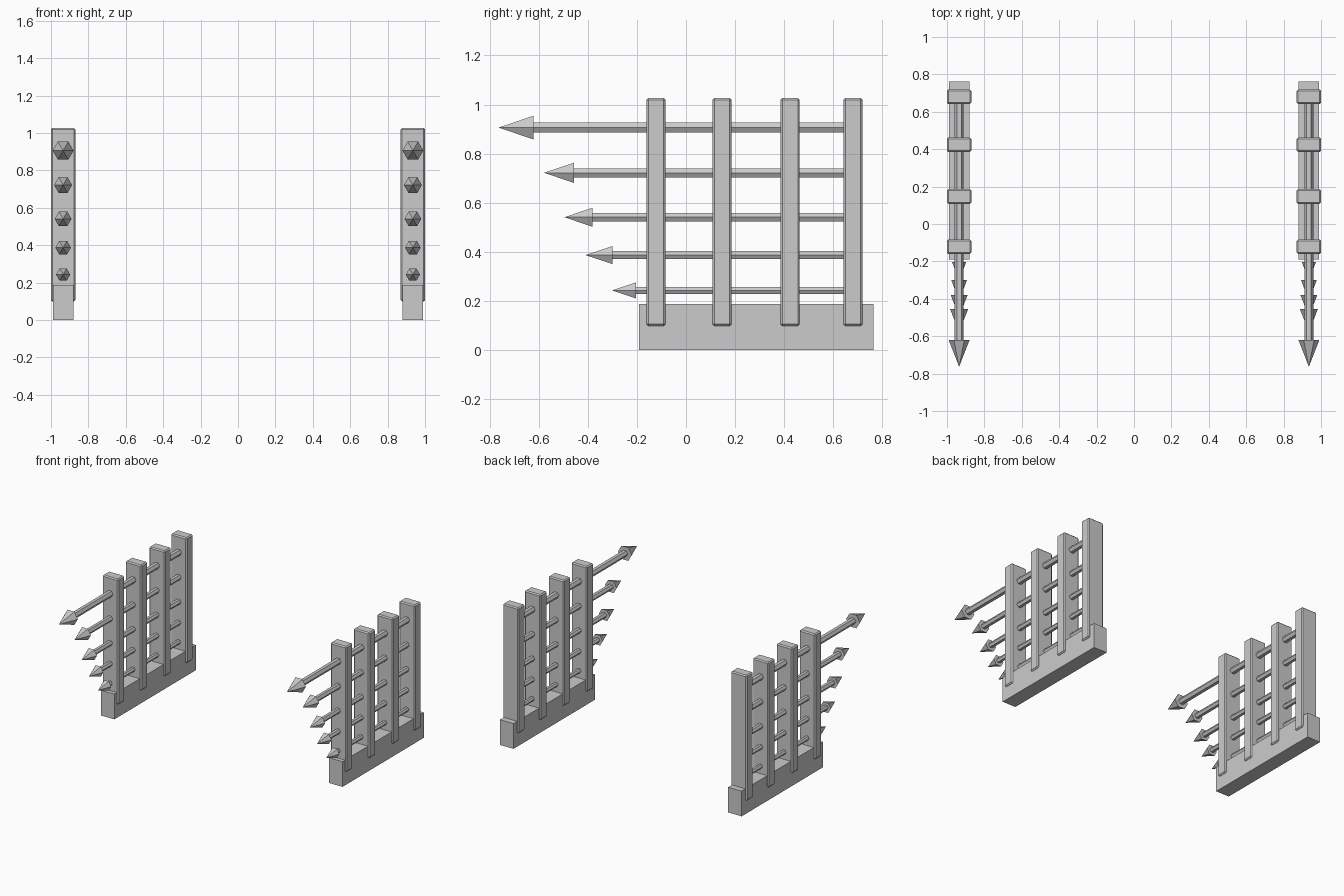
import bpy
from math import pi
from mathutils import Matrix

cube = bpy.data.objects.get("Cube")
if cube:
    bpy.data.objects.remove(cube, do_unlink=True)

GREY = (0.6, 0.6, 0.6, 1)
mat = bpy.data.materials.new("plain grey")
mat.use_nodes = True
mat.diffuse_color = GREY
mat.node_tree.nodes["Principled BSDF"].inputs["Base Color"].default_value = GREY


def box(name, x, y, z, bevel=0):
    """Box spanning the given (low, high) ranges."""
    bpy.ops.mesh.primitive_cube_add(size=1)
    ob = bpy.context.object
    ob.name = name
    ranges = (x, y, z)
    size = [b - a for a, b in ranges]
    centre = [(a + b) / 2 for a, b in ranges]
    ob.data.transform(Matrix.Translation(centre) @ Matrix.Diagonal((*size, 1)))
    ob.data.materials.append(mat)
    if bevel:
        mod = ob.modifiers.new("Bevel", "BEVEL")
        mod.width = bevel
        mod.segments = 1
    return ob


def hex_bar(name, x, z, y_front, y_back, r_front, r_back):
    """Six-sided bar or point along y, with corners at its sides."""
    bpy.ops.mesh.primitive_cone_add(
        vertices=6, radius1=r_back, radius2=r_front, depth=y_back - y_front)
    ob = bpy.context.object
    ob.name = name
    ob.data.transform(Matrix.Translation((x, (y_front + y_back) / 2, z))
                      @ Matrix.Rotation(pi / 2, 4, "X")
                      @ Matrix.Rotation(pi / 2, 4, "Z"))
    ob.data.materials.append(mat)
    return ob


POSTS = (-0.122, 0.147, 0.424, 0.68)
# height, tip y, head base y, head radius, shaft radius
SPEARS = (
    (0.906, -0.763, -0.62, 0.056, 0.024),
    (0.722, -0.578, -0.455, 0.048, 0.021),
    (0.541, -0.495, -0.38, 0.045, 0.020),
    (0.387, -0.410, -0.30, 0.042, 0.019),
    (0.243, -0.302, -0.203, 0.038, 0.017),
)

for side, x in (("left", 0.935), ("right", -0.935)):
    # Base beam
    box(side + "_base", (x - 0.055, x + 0.055), (-0.191, 0.763), (0, 0.187))
    # Upright posts
    for i, y in enumerate(POSTS, 1):
        box(f"{side}_post_{i}", (x - 0.065, x + 0.065),
            (y - 0.039, y + 0.039), (0.098, 1.027), 0.008)
    # Spears running through the posts
    for i, (z, tip, neck, head, shaft) in enumerate(SPEARS, 1):
        hex_bar(f"{side}_spear_shaft_{i}", x, z, neck, POSTS[-1], shaft, shaft)
        hex_bar(f"{side}_spear_head_{i}", x, z, tip, neck, 0, head)
